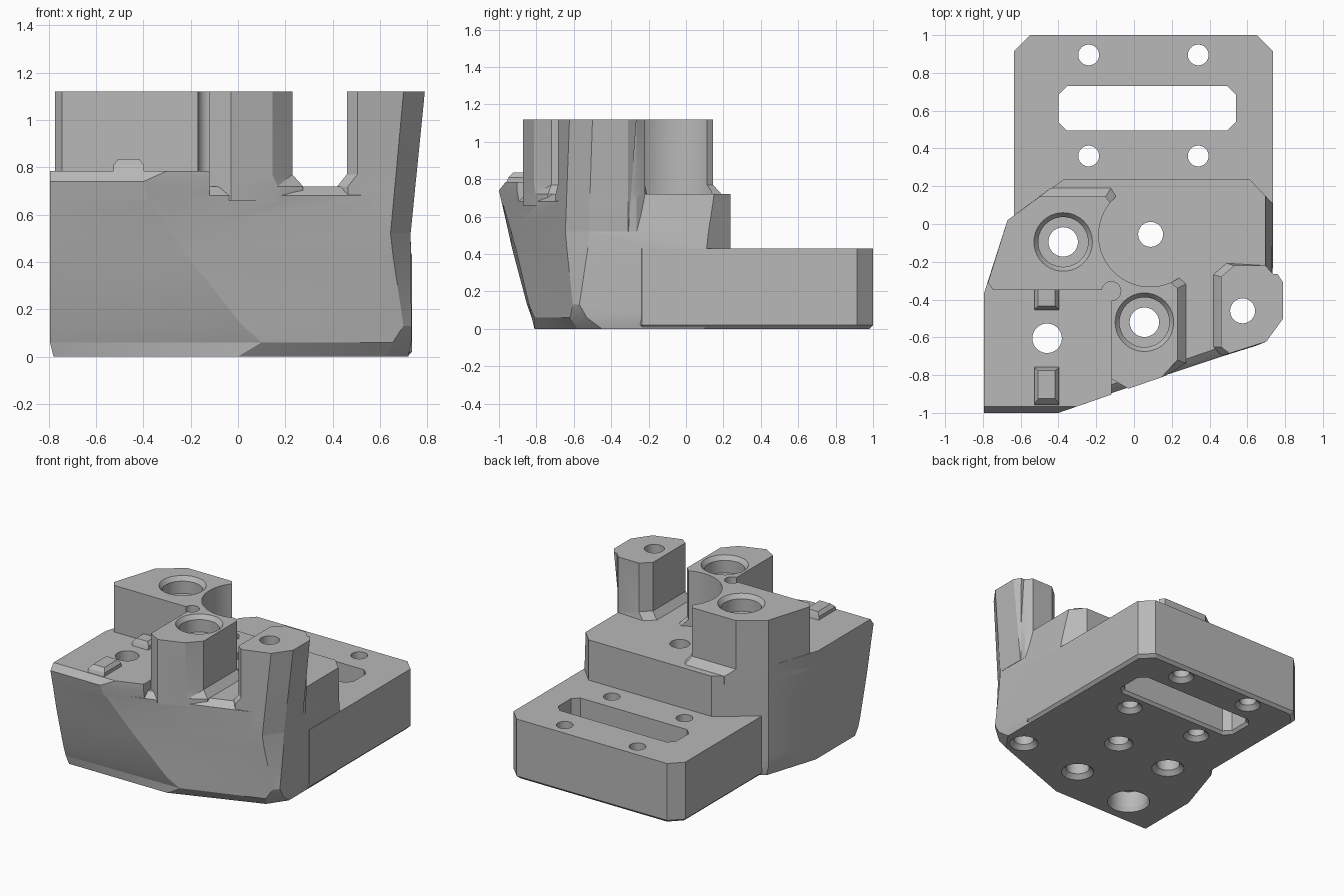
import bpy, bmesh, math

cube = bpy.data.objects.get("Cube")
if cube:
    bpy.data.objects.remove(cube, do_unlink=True)

grey = bpy.data.materials.new("plain grey")
grey.use_nodes = True
colour = (0.48, 0.48, 0.48, 1)
grey.diffuse_color = colour
grey.node_tree.nodes["Principled BSDF"].inputs["Base Color"].default_value = colour


def loft(name, sections):
    """Solid through a stack of (height, outline) sections."""
    bm = bmesh.new()
    rings = [[bm.verts.new((x, y, z)) for x, y in outline] for z, outline in sections]
    bm.faces.new(rings[0])
    bm.faces.new(rings[-1])
    n = len(rings[0])
    for low, high in zip(rings, rings[1:]):
        for i in range(n):
            j = (i + 1) % n
            bm.faces.new((low[i], low[j], high[j], high[i]))
    bmesh.ops.recalc_face_normals(bm, faces=bm.faces)
    bmesh.ops.triangulate(bm, faces=bm.faces)
    mesh = bpy.data.meshes.new(name)
    bm.to_mesh(mesh)
    bm.free()
    mesh.materials.append(grey)
    obj = bpy.data.objects.new(name, mesh)
    bpy.context.collection.objects.link(obj)
    return obj


def turned(name, x, y, profile, sides=40):
    """Round solid from (radius, height) pairs."""
    turn = [math.tau * i / sides for i in range(sides)]
    return loft(name, [(z, [(x + r * math.cos(a), y + r * math.sin(a)) for a in turn])
                       for r, z in profile])


def combine(target, tool, operation):
    mod = target.modifiers.new("combine", 'BOOLEAN')
    mod.operation, mod.solver, mod.object = operation, 'EXACT', tool
    bpy.context.view_layer.objects.active = target
    bpy.ops.object.modifier_apply(modifier=mod.name)
    bpy.data.objects.remove(tool, do_unlink=True)


def chamfered(x0, x1, y0, y1, c):
    return [(x0 + c, y0), (x1 - c, y0), (x1, y0 + c), (x1, y1 - c),
            (x1 - c, y1), (x0 + c, y1), (x0, y1 - c), (x0, y0 + c)]


# Main body: front and right edges vary with height, back and left stay put
def body_section(z, left, mid, corner, side, right_x, back_y, s=1.0):
    rest = [(.61, .238), (-.37, .238), (-.67, .02), (-.795, -.37)]
    return z, [left, mid, corner, side, (right_x, back_y)] + [(x * s, y * s) for x, y in rest]


body = loft("machined_block", [
    body_section(0, (-.78, -.81), (0, -.81), (.63, -.58), (.72, -.45), .72, .1, .98),
    body_section(.06, (-.795, -.825), (.1, -.81), (.655, -.62), (.733, -.53), .733, .11),
    body_section(.13, (-.795, -.85), (.02, -.84), (.7, -.605), (.733, -.57), .733, .11),
    body_section(.43, (-.795, -.93), (-.22, -.91), (.655, -.637), (.732, -.525), .733, .11),
    body_section(.52, (-.795, -.95), (-.28, -.935), (.645, -.645), (.729, -.52), .722, .12),
    body_section(.68, (-.795, -.986), (-.38, -.982), (.655, -.638), (.70, -.51), .70, .145),
    body_section(.72, (-.795, -.94), (-.38, -.94), (.64, -.59), (.695, -.5), .695, .15),
])

# Rear mounting plate
plate_low = chamfered(-.615, .715, -.3, .98, .08)
plate_top = chamfered(-.635, .735, -.32, 1, .085)
plate = loft("rear_plate", [(0, plate_low), (.02, plate_top), (.43, plate_top)])


# Raised left deck with a bevelled front lip
def deck_section(z, y, bend_x, bend_y):
    return z, [(-.795, y), (bend_x, y), (-.12, bend_y), (-.12, -.35), (-.1, -.3), (-.1, .1),
               (-.2, .14), (-.5, .14), (-.67, .02), (-.795, -.37)]


upper = loft("left_deck", [deck_section(.66, -.982, -.38, -.89),
                           deck_section(.74, -1, -.4, -.903),
                           deck_section(.785, -.965, -.3, -.903)])


# Left post with a flared back foot
def left_post_section(z, flare):
    return z, [(-.745, -.35), (-.773, -.31), (-.67, .02), (-.5 + flare * 1.3, .145 + flare),
               (-.15 + flare * .6, .145 + flare), (-.12 + flare * .5, .105 + flare),
               (-.05, -.2), (-.06, -.31), (-.16, -.35)]


left_post = loft("left_post", [left_post_section(.66, .045), left_post_section(.72, .045),
                               left_post_section(.77, 0), left_post_section(1.12, 0)])


# Middle post with a flared right foot
def middle_post_section(z, flare):
    return z, [(-.12, -.82), (-.03, -.872), (.145 + flare * .5, -.812 + flare * .2),
               (.23 + flare, -.72 - flare * .4), (.23 + flare, -.34 + flare * .5),
               (.19 + flare, -.305 + flare * .5), (.1, -.28), (-.1, -.2), (-.14, -.3), (-.12, -.36)]


middle_post = loft("middle_post", [middle_post_section(.66, .045), middle_post_section(.72, .045),
                                   middle_post_section(.77, 0), middle_post_section(1.12, 0)])

for part in (left_post, middle_post):
    combine(upper, part, 'UNION')

# Round clearance pocket and small corner relief
combine(upper, turned("pocket", .085, -.06, [(.272, .71), (.272, 1.3)], 64), 'DIFFERENCE')
combine(upper, turned("relief", -.12, -.355, [(.05, .785), (.05, 1.3)]), 'DIFFERENCE')


# Right post, leaning outwards, with a flared inner foot
def right_post_section(z, t, flare):
    lean = .06 * t
    return z, [(.505 - flare, -.685 - flare * .3), (.645 + .055 * t, -.645 + .022 * t),
               (.73 + lean, -.52 + .02 * t), (.73 + lean, -.31), (.728 + .032 * t, -.308 + .043 * t),
               (.727 + .01 * t, -.265), (.695, -.22), (.53 - flare, -.22 + flare * .3),
               (.46 - flare, -.28 + flare * .3), (.46 - flare, -.65)]


right_post = loft("right_post", [right_post_section(.52, 0, 0), right_post_section(.68, .27, .04),
                                 right_post_section(.72, .33, .04),
                                 right_post_section(.77, .42, 0), right_post_section(1.12, 1, 0)])

for part in (plate, upper, right_post):
    combine(body, part, 'UNION')


# Through holes, each countersunk underneath
def drill(x, y, r, top=()):
    profile = [(r + .04, -.01), (r, .03)] + (list(top) or [(r, 1.3)])
    combine(body, turned("drill", x, y, profile), 'DIFFERENCE')


for x in (-.24, .34):
    for y in (.36, .895):
        drill(x, y, .055)
drill(.088, -.055, .066)
drill(.575, -.46, .066)

# Bolt holes with counterbored seats on the posts
for x, y in ((-.375, -.095), (.055, -.52)):
    drill(x, y, .078, [(.078, 1), (.132, 1.001), (.132, 1.09), (.155, 1.12), (.155, 1.3)])

# Deck hole with a counterbore below
combine(body, turned("drill", -.46, -.605, [(.145, -.01), (.13, .03), (.13, .15), (.078, .151),
                                            (.078, 1.3)]), 'DIFFERENCE')

# Long slot through the plate
slot = chamfered(-.4, .54, .495, .73, .045)
wide = chamfered(-.425, .565, .47, .755, .05)
combine(body, loft("slot", [(-.01, wide), (.02, slot), (.8, slot)]), 'DIFFERENCE')


# Small locating tabs on the left deck
def tab(name, y0, y1, front, back):
    def box(c, f, b):
        return [(-.527 + c, y0 + f), (-.398 - c, y0 + f), (-.398 - c, y1 - b), (-.527 + c, y1 - b)]
    return loft(name, [(.77, box(0, 0, 0)), (.81, box(0, front * .4, back * .4)),
                       (.835, box(.02, front, back))])


tabs = [tab("front_tab", -.965, -.755, .04, .02), tab("rear_tab", -.46, -.345, .025, 0)]

# Smooth rounds, sharp edges
bpy.ops.object.select_all(action='DESELECT')
for obj in [body] + tabs:
    obj.select_set(True)
bpy.context.view_layer.objects.active = body
bpy.ops.object.shade_smooth_by_angle(angle=math.radians(18))
